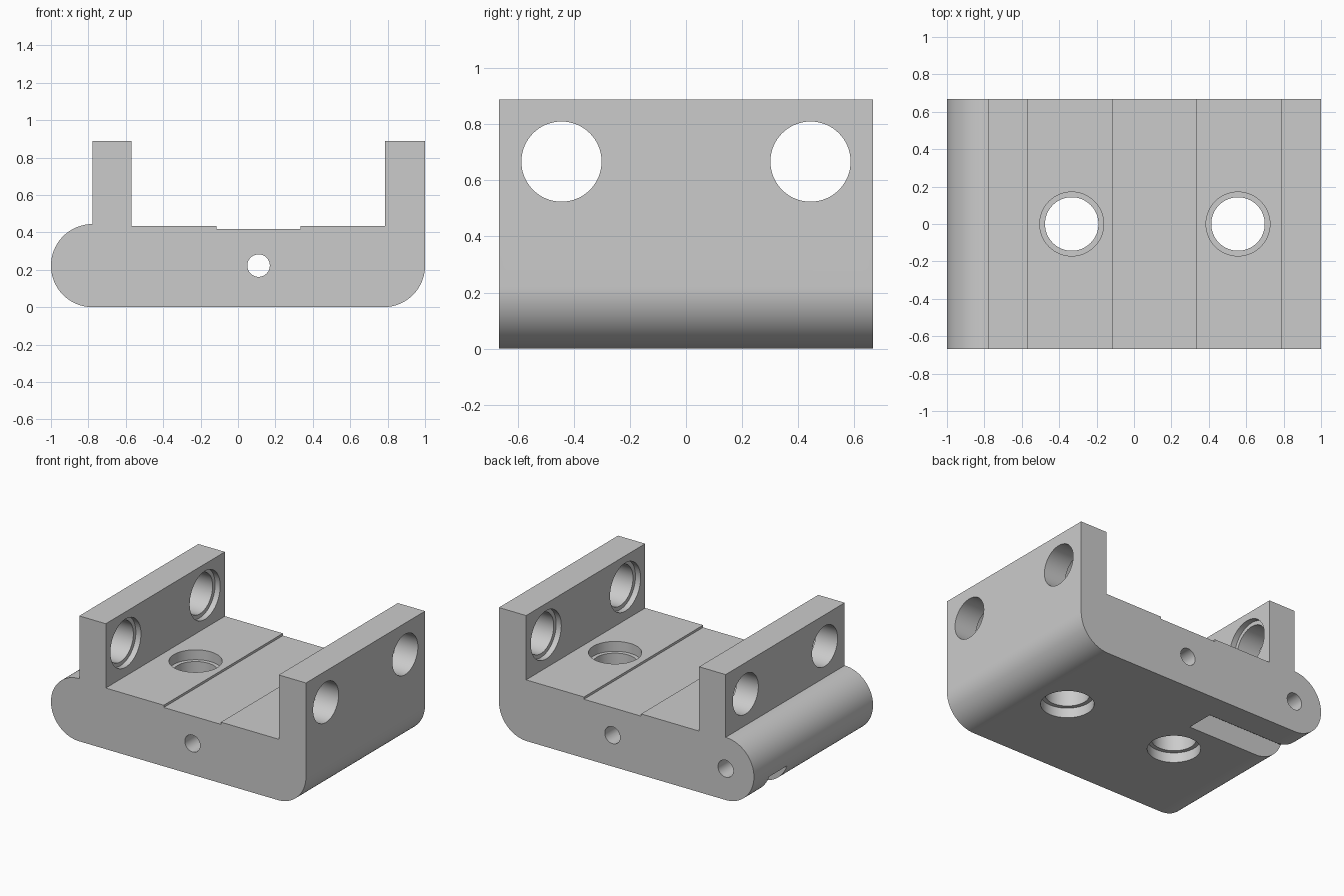
import bpy, bmesh, math
from mathutils import Matrix, Vector

cube = bpy.data.objects.get("Cube")
if cube:
    bpy.data.objects.remove(cube, do_unlink=True)

HALF_Y = 0.667
R = 0.222          # radius of the rounded ends
BORE, SEAT, PIN = 0.143, 0.171, 0.06

# Material
grey = bpy.data.materials.new("plain_grey")
grey.use_nodes = True
COLOUR = (0.6, 0.6, 0.6, 1)
grey.diffuse_color = COLOUR
grey.node_tree.nodes["Principled BSDF"].inputs["Base Color"].default_value = COLOUR


def make_object(name, bm):
    bmesh.ops.recalc_face_normals(bm, faces=bm.faces)
    mesh = bpy.data.meshes.new(name)
    bm.to_mesh(mesh)
    bm.free()
    mesh.materials.append(grey)
    obj = bpy.data.objects.new(name, mesh)
    bpy.context.collection.objects.link(obj)
    return obj


def arc(cx, cz, start, end, steps):
    angles = [math.radians(start + (end - start) * i / steps) for i in range(steps + 1)]
    return [(cx + R * math.cos(a), cz + R * math.sin(a)) for a in angles]


def cut(body, cutter):
    mod = body.modifiers.new(cutter.name, 'BOOLEAN')
    mod.operation, mod.solver, mod.object = 'DIFFERENCE', 'EXACT', cutter
    bpy.context.view_layer.objects.active = body
    bpy.ops.object.modifier_apply(modifier=mod.name)
    bpy.data.objects.remove(cutter, do_unlink=True)


def drill(body, name, start, end, radius):
    start, end = Vector(start), Vector(end)
    axis = end - start
    turn = axis.to_track_quat('Z', 'Y').to_matrix().to_4x4()
    bm = bmesh.new()
    bmesh.ops.create_cone(bm, cap_ends=True, segments=64, radius1=radius, radius2=radius,
                          depth=axis.length, matrix=Matrix.Translation((start + end) / 2) @ turn)
    cut(body, make_object(name, bm))


# Body: channel profile with one full-round end and one rounded lower corner
profile = arc(-0.778, R, 270, 90, 48)
profile += [(-0.778, 0.889), (-0.57, 0.889), (-0.57, 0.433), (-0.115, 0.433),
            (-0.115, 0.417), (0.333, 0.417), (0.333, 0.433), (0.787, 0.433),
            (0.787, 0.889), (1, 0.889)]
profile += arc(0.778, R, 360, 270, 24)
bm = bmesh.new()
face = bm.faces.new([bm.verts.new((x, -HALF_Y, z)) for x, z in profile])
side = bmesh.ops.extrude_face_region(bm, geom=[face])
moved = [v for v in side["geom"] if isinstance(v, bmesh.types.BMVert)]
bmesh.ops.translate(bm, verts=moved, vec=(0, 2 * HALF_Y, 0))
body = make_object("channel_bracket", bm)

# Wall holes with shallow seats on the inner faces
for y in (-0.444, 0.444):
    drill(body, "right_wall_hole", (-0.9, y, 0.667), (-0.5, y, 0.667), BORE)
    drill(body, "left_wall_hole", (0.7, y, 0.667), (1.1, y, 0.667), BORE)
    drill(body, "right_wall_seat", (-0.61, y, 0.667), (-0.5, y, 0.667), SEAT)
    drill(body, "left_wall_seat", (0.7, y, 0.667), (0.827, y, 0.667), SEAT)

# Floor holes with seats above and below
for x in (-0.333, 0.556):
    drill(body, "floor_hole", (x, 0, -0.1), (x, 0, 0.6), BORE)
    drill(body, "floor_upper_seat", (x, 0, 0.363), (x, 0, 0.6), SEAT)
    drill(body, "floor_lower_seat", (x, 0, -0.1), (x, 0, 0.07), SEAT)

# Slot under the rounded end
bm = bmesh.new()
bmesh.ops.create_cube(bm, size=1, matrix=Matrix.Translation((-0.665, 0.38, 0.025))
                      @ Matrix.Diagonal((0.87, 0.2, 0.25, 1)))
cut(body, make_object("underside_slot", bm))

# Long cross hole and blind pin hole
drill(body, "cross_hole", (0.11, -0.8, R), (0.11, 0.8, R), PIN)
drill(body, "pin_hole", (-0.778, -0.44, R), (-0.778, 0.8, R), PIN)

# Smooth curves, sharp corners
bpy.ops.object.select_all(action='DESELECT')
body.select_set(True)
bpy.context.view_layer.objects.active = body
bpy.ops.object.shade_smooth_by_angle(angle=math.radians(30))
